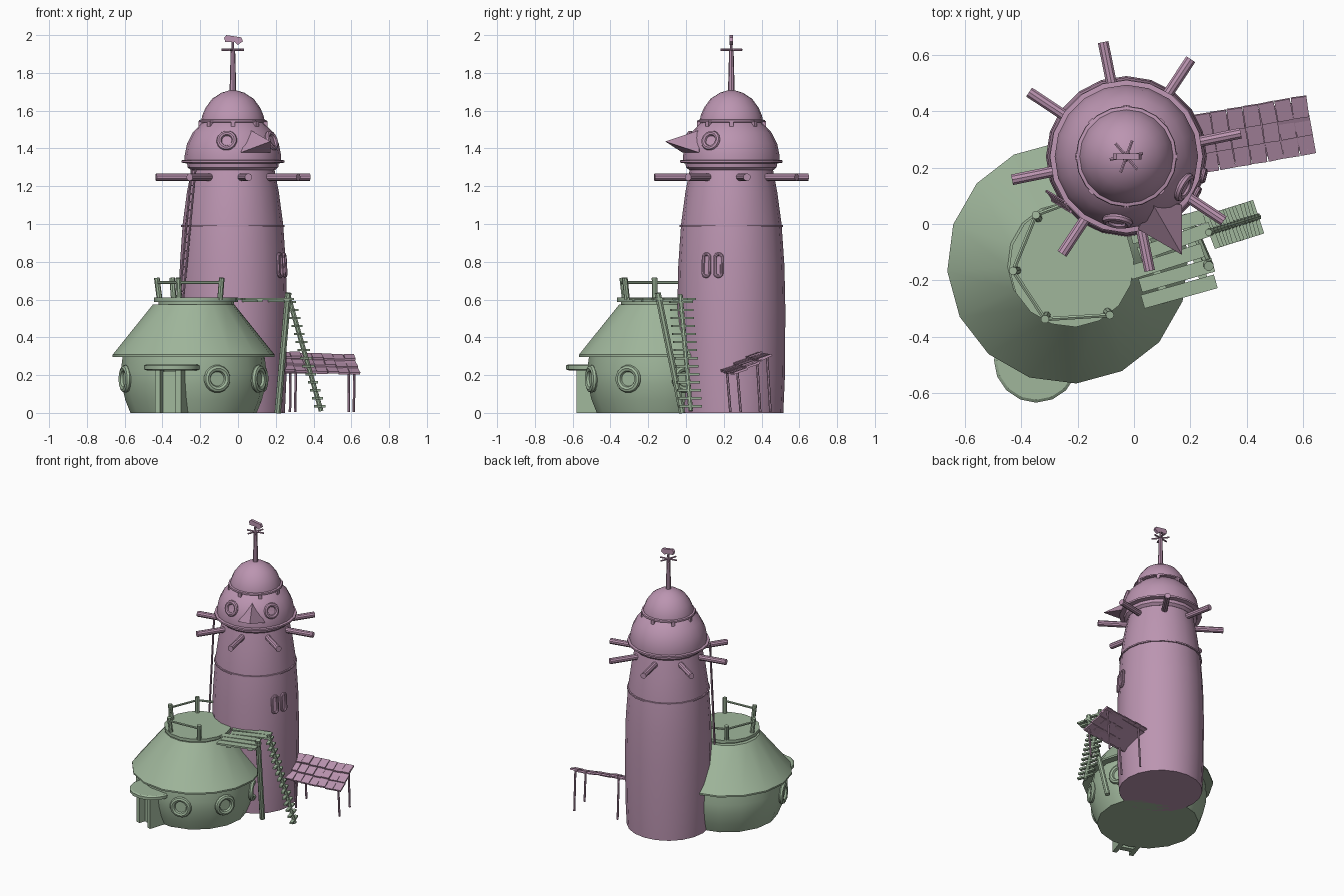
import bpy, bmesh, random
from math import sin, cos, pi, radians, copysign
from mathutils import Matrix, Vector as V

random.seed(4)
if "Cube" in bpy.data.objects:
    bpy.data.objects.remove(bpy.data.objects["Cube"])


def material(name, color):
    m = bpy.data.materials.new(name)
    m.use_nodes = True
    m.diffuse_color = color
    m.node_tree.nodes["Principled BSDF"].inputs["Base Color"].default_value = color
    return m


PINK = material("dusty pink", (0.5, 0.3, 0.44, 1))
GREEN = material("sage green", (0.35, 0.47, 0.33, 1))
TOWER = V((-0.027, 0.24, 0))
HOUSE = V((-0.235, -0.138, 0))


def polar(center, deg, r, z):
    a = radians(deg)
    return center + V((r * cos(a), r * sin(a), z))


def finish(name, bm, mat):
    bmesh.ops.recalc_face_normals(bm, faces=bm.faces)
    mesh = bpy.data.meshes.new(name)
    bm.to_mesh(mesh)
    bm.free()
    mesh.materials.append(mat)
    ob = bpy.data.objects.new(name, mesh)
    bpy.context.collection.objects.link(ob)
    bpy.ops.object.select_all(action='DESELECT')
    ob.select_set(True)
    bpy.context.view_layer.objects.active = ob
    bpy.ops.object.shade_smooth_by_angle(angle=radians(35))
    return ob


def lathe(name, center, profile, n, mat, turn=0):
    """Closed solid of revolution from (radius, height) points."""
    bm = bmesh.new()
    rings = [[bm.verts.new(polar(center, turn + 360 * i / n, r, z)) for i in range(n)]
             for r, z in profile]
    for lo, hi in zip(rings, rings[1:]):
        for i in range(n):
            j = (i + 1) % n
            bm.faces.new((lo[i], lo[j], hi[j], hi[i]))
    bm.faces.new(rings[0][::-1])
    bm.faces.new(rings[-1])
    return finish(name, bm, mat)


def rod(bm, a, b, r, r2=None, n=8):
    a, b = V(a), V(b)
    rot = (b - a).to_track_quat('Z', 'Y').to_matrix().to_4x4()
    bmesh.ops.create_cone(bm, cap_ends=True, segments=n, radius1=r, radius2=r2 or r,
                          depth=(b - a).length, matrix=Matrix.Translation((a + b) / 2) @ rot)


def box(bm, loc, size, yaw=0, pitch=0):
    m = Matrix.Translation(loc) @ Matrix.Rotation(radians(yaw), 4, 'Z')
    m = m @ Matrix.Rotation(radians(pitch), 4, 'X') @ Matrix.Diagonal((*size, 1))
    bmesh.ops.create_cube(bm, size=1, matrix=m)


def window(bm, center, deg, dist, z, R, r, stretch=0, tilt=0, n=16):
    """Rounded frame facing outwards with a pane; stretch makes it a tall pill."""
    a, p = radians(deg), radians(tilt)
    out = V((cos(a) * cos(p), sin(a) * cos(p), sin(p)))
    side = V((-sin(a), cos(a), 0))
    up = out.cross(side)
    origin = polar(center, deg, dist, z)
    loops = []
    for i in range(n):
        t = 2 * pi * (i + 0.5) / n
        ray = side * cos(t) + up * sin(t)
        mid = origin + ray * R + up * copysign(stretch, sin(t))
        loops.append([bm.verts.new(mid + ray * r * cos(u) + out * r * sin(u))
                      for u in (2 * pi * k / 8 for k in range(8))])
    for i in range(n):
        for k in range(8):
            bm.faces.new((loops[i][k], loops[i - 1][k], loops[i - 1][k - 1], loops[i][k - 1]))
    bm.faces.new([loop[4] for loop in loops])


# Tower shaft, bands, head and cap
lathe("tower_shaft", TOWER, [(0.275, 0), (0.284, 0.2), (0.286, 0.55), (0.281, 0.78),
                             (0.266, 1.0), (0.243, 1.17), (0.218, 1.3)], 20, PINK)
lathe("tower_band", TOWER, [(0.25, 0.982), (0.274, 0.985), (0.274, 0.995), (0.25, 0.998)], 20, PINK)
lathe("head_collar", TOWER, [(0.222, 1.285), (0.24, 1.3), (0.243, 1.325)], 20, PINK)
lathe("head_rim", TOWER, [(0.24, 1.32), (0.272, 1.325), (0.272, 1.337), (0.25, 1.34)], 20, PINK)
lathe("head_dome", TOWER, [(0.255, 1.33), (0.255, 1.365), (0.243, 1.425), (0.212, 1.485),
                           (0.168, 1.53), (0.14, 1.55)], 20, PINK)
lathe("cap_rim", TOWER, [(0.16, 1.538), (0.18, 1.54), (0.178, 1.55), (0.16, 1.555)], 20, PINK)
lathe("cap_dome", TOWER, [(0.167, 1.55), (0.162, 1.575), (0.145, 1.615), (0.11, 1.663),
                          (0.06, 1.695), (0.02, 1.707)], 20, PINK)

bm = bmesh.new()
for i in range(8):
    box(bm, polar(TOWER, 45 * i, 0.168, 1.53), (0.03, 0.022, 0.03), 45 * i)
finish("cap_blocks", bm, PINK)

bm = bmesh.new()
for i in range(8):
    d = 11.5 + 45 * i
    rod(bm, polar(TOWER, d, 0.18, 1.248), polar(TOWER, d, 0.415, 1.248), 0.02, n=10)
finish("tower_spokes", bm, PINK)

# Mast with small spokes and wind vane
bm = bmesh.new()
rod(bm, TOWER + V((0, 0, 1.69)), TOWER + V((0, 0, 1.92)), 0.018, 0.012)
rod(bm, TOWER + V((0, 0, 1.91)), TOWER + V((0, 0, 1.97)), 0.007)
for d in (10, 70, 130):
    rod(bm, polar(TOWER, d, 0.06, 1.922), polar(TOWER, d + 180, 0.06, 1.922), 0.006, n=6)
finish("mast", bm, PINK)

bm = bmesh.new()
outline = [(-0.047, 1.985), (-0.035, 2), (0.045, 1.988), (0.053, 1.967),
           (0.025, 1.947), (0.01, 1.963), (-0.04, 1.963)]
face = bm.faces.new([bm.verts.new(TOWER + V((x, -0.01, z))) for x, z in outline])
new = bmesh.ops.extrude_face_region(bm, geom=[face])["geom"]
bmesh.ops.translate(bm, vec=(0, 0.02, 0), verts=[v for v in new if isinstance(v, bmesh.types.BMVert)])
finish("wind_vane", bm, PINK)

# Face: eyes and beak
bm = bmesh.new()
for d in (-98, -28):
    window(bm, TOWER, d, 0.232, 1.442, 0.041, 0.014, tilt=18)
finish("eyes", bm, PINK)

bm = bmesh.new()
tip = bm.verts.new(polar(TOWER, -60.5, 0.402, 1.437))
base = [bm.verts.new(polar(TOWER, d, r, z))
        for d, r, z in ((-61, 0.19, 1.498), (-81, 0.262, 1.378), (-41, 0.262, 1.378))]
inner = bm.verts.new(polar(TOWER, -61, 0.15, 1.42))
for i in range(3):
    bm.faces.new((tip, base[i - 1], base[i]))
    bm.faces.new((inner, base[i], base[i - 1]))
finish("beak", bm, PINK)

# Paired tall windows on the tower
bm = bmesh.new()
for d in (-28, -14):
    window(bm, TOWER, d, 0.282, 0.782, 0.019, 0.009, stretch=0.04, tilt=3)
finish("tower_windows", bm, PINK)

# Narrow climbing ladder from the roof deck to the head
bm = bmesh.new()
top, low = V((-0.235, 0.06, 1.29)), V((-0.3, 0.1, 0.6))
side = V((0.01, -0.016, 0))
for s in (-1, 1):
    rod(bm, low + side * s, top + side * s, 0.006, n=6)
for i in range(1, 16):
    p = low.lerp(top, i / 16)
    rod(bm, p - side, p + side, 0.004, n=5)
finish("tower_ladder", bm, PINK)

# House body, roof and deck
lathe("house_body", HOUSE, [(0.335, 0), (0.363, 0.07), (0.382, 0.15), (0.387, 0.22),
                            (0.375, 0.31)], 16, GREEN, 4)
lathe("house_roof", HOUSE, [(0.37, 0.3), (0.43, 0.297), (0.43, 0.308), (0.215, 0.575)], 16, GREEN, 4)
DECK = V((-0.222, -0.145, 0))
lathe("roof_deck", DECK, [(0.2, 0.565), (0.2, 0.588), (0.222, 0.588), (0.222, 0.61)], 16, GREEN, 4)

bm = bmesh.new()
for d in (-161, -71, -26, 20):
    window(bm, HOUSE, d, 0.383, 0.18, 0.056, 0.018)
finish("portholes", bm, GREEN)

# Porch: side walls, door and round awning
DOOR = -108
bm = bmesh.new()
for s in (-1, 1):
    side = polar(V(), DOOR + 90, 0.058 * s, 0)
    box(bm, polar(HOUSE, DOOR, 0.38, 0.115) + side, (0.12, 0.03, 0.23), DOOR)
box(bm, polar(HOUSE, DOOR, 0.375, 0.11), (0.04, 0.1, 0.22), DOOR)
finish("porch_door", bm, GREEN)
lathe("porch_awning", polar(HOUSE, DOOR, 0.365, 0), [(0.135, 0.225), (0.15, 0.23), (0.15, 0.25),
                                                    (0.14, 0.257)], 16, GREEN)

# Deck railing
bm = bmesh.new()
spots = [V((-0.34, 0.02, 0)), V((-0.415, -0.165, 0)), V((-0.31, -0.325, 0)), V((-0.095, -0.312, 0))]
tops = []
for p in spots:
    lean = (p - DECK).normalized() * 0.015
    tops.append(p + lean + V((0, 0, 0.715)))
    rod(bm, p + V((0, 0, 0.6)), tops[-1], 0.015)
down = V((0, 0, -0.025))
for a, b in zip(tops, tops[1:] + [V((-0.2, 0.09, 0.715))]):
    if a is not tops[-1]:
        rod(bm, a + down, b + down, 0.008, n=6)
rod(bm, tops[0] + down, V((-0.22, 0.08, 0.69)), 0.008, n=6)
finish("deck_railing", bm, GREEN)

# Gangway of loose planks with its leaning post
YAW = 18
along, across = polar(V(), YAW, 1, 0), polar(V(), YAW + 90, 1, 0)
bm = bmesh.new()
for i in range(5):
    p = V((0.14, -0.125, 0.603)) + across * (i - 2) * 0.058 + along * random.uniform(-0.03, 0.03)
    box(bm, p, (0.27, 0.05, 0.012), YAW + random.uniform(-3, 3))
for s in (-0.07, 0.08):
    box(bm, V((0.14, -0.125, 0.592)) + along * s, (0.03, 0.28, 0.012), YAW)
rod(bm, (0.21, -0.02, 0), (0.266, -0.15, 0.635), 0.018)
finish("gangway", bm, GREEN)

# Single-rail ladder down to the ground
bm = bmesh.new()
top, low = V((0.265, -0.03, 0.625)), V((0.44, 0.025, 0.01))
rod(bm, low, top, 0.013)
for i in range(14):
    p = low.lerp(top, (i + 0.6) / 14.5)
    box(bm, p, (0.022, 0.125, 0.012), YAW + random.uniform(-4, 4))
finish("ground_ladder", bm, GREEN)

# Tiled lean-to canopy
bm = bmesh.new()
YAW2, PITCH = 10, 27
along, across = polar(V(), YAW2, 1, 0), polar(V(), YAW2 + 90, 1, 0)
center = V((0.43, 0.32, 0.262))
for row in range(3):
    for col in range(7):
        u, v = (col - 3) * 0.058, (row - 1) * 0.066
        p = center + along * u + across * v
        p.z += v * 0.55 - u * 0.04 + random.uniform(-0.004, 0.004)
        box(bm, p, (0.056, 0.078, 0.012), YAW2 + random.uniform(-3, 3), PITCH - 8)
box(bm, center - V((0, 0, 0.008)), (0.4, 0.19, 0.006), YAW2, PITCH)
finish("canopy_tiles", bm, PINK)

bm = bmesh.new()
for u in (-0.14, 0.175):
    for v in (-0.08, 0.08):
        p = center + along * u + across * v
        foot = p + across * 0.018
        foot.z = 0.005
        rod(bm, foot, p + V((0, 0, v * 0.5)), 0.007, n=6)
finish("canopy_legs", bm, PINK)
